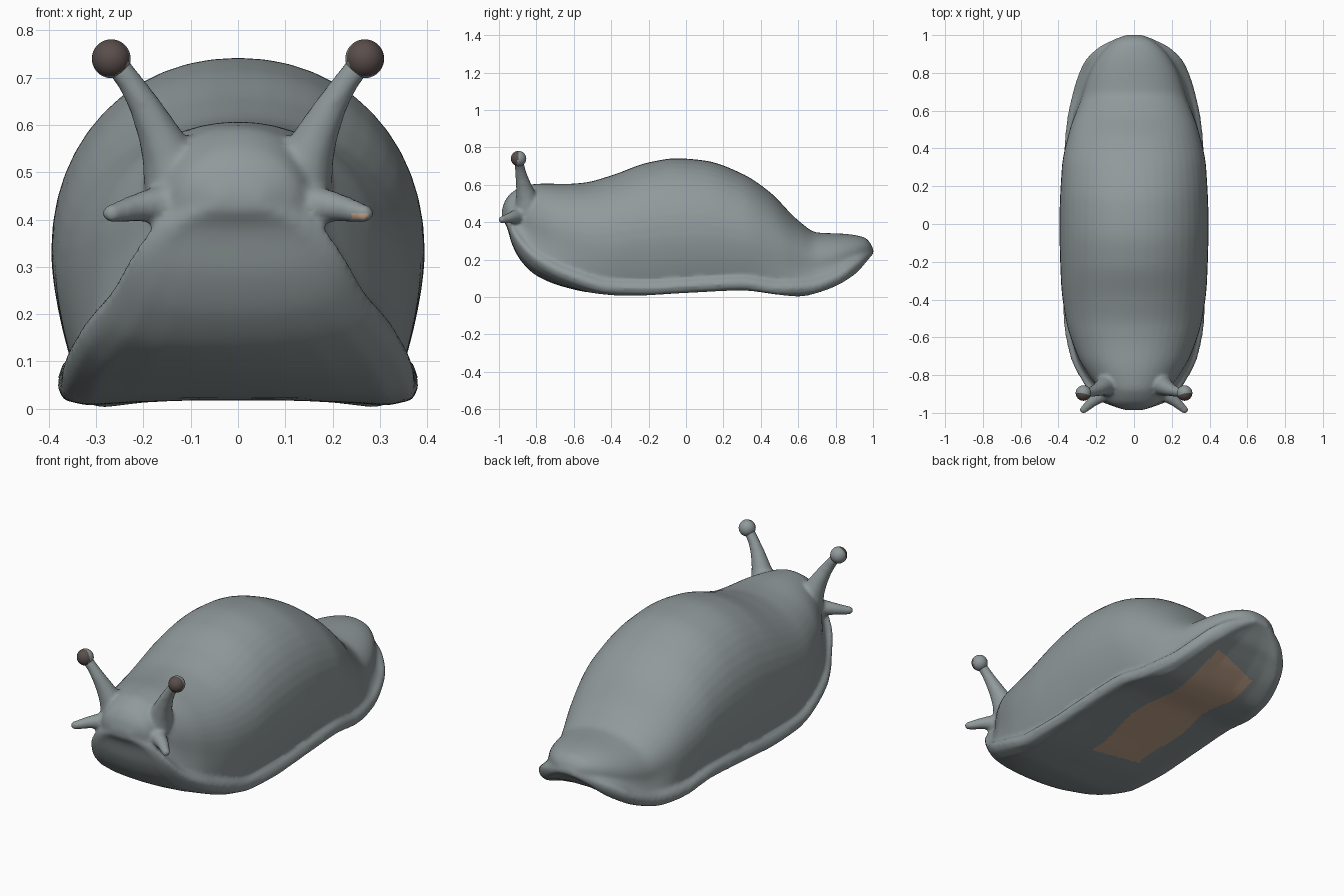
import bpy, bmesh, math
from mathutils import Vector

if "Cube" in bpy.data.objects:
    bpy.data.objects.remove(bpy.data.objects["Cube"])


def material(name, rgb):
    m = bpy.data.materials.new(name)
    m.diffuse_color = (*rgb, 1)
    m.use_nodes = True
    m.node_tree.nodes["Principled BSDF"].inputs["Base Color"].default_value = m.diffuse_color
    return m


SKIN = material("grey_skin", (0.28, 0.32, 0.325))
SOLE = material("tan_sole", (0.58, 0.40, 0.28))
EYE = material("dark_brown_eye", (0.10, 0.075, 0.07))

# Profiles along the body: (y, value)
TOP = [(-.985, .46), (-.97, .51), (-.93, .56), (-.86, .598), (-.75, .607), (-.65, .605), (-.55, .611),
       (-.4, .65), (-.2, .72), (-.05, .742), (.1, .73), (.3, .66), (.45, .56), (.6, .41), (.7, .345),
       (.85, .338), (.95, .32), (.985, .29), (1.003, .25)]
BOTTOM = [(-.985, .42), (-.96, .38), (-.93, .28), (-.88, .19), (-.8, .115), (-.65, .05), (-.5, .015),
          (-.3, .005), (0, .02), (.3, .033), (.5, .01), (.6, 0), (.75, .035), (.9, .115),
          (.97, .19), (1.003, .23)]
LIP_Z = [(-.985, .43), (-.95, .38), (-.9, .30), (-.8, .2), (-.6, .105), (-.4, .05), (-.2, .045),
         (0, .056), (.3, .07), (.5, .045), (.65, .05), (.8, .096), (.92, .172), (1.003, .24)]
LIP_W = [(-.985, .05), (-.96, .12), (-.92, .2), (-.85, .25), (-.7, .325), (-.5, .36), (-.2, .368),
         (.2, .366), (.5, .348), (.7, .31), (.85, .255), (.93, .185), (.98, .095), (1.003, .04)]
BODY_W = [(-.985, .05), (-.95, .13), (-.88, .18), (-.8, .24), (-.7, .298), (-.5, .362), (-.3, .387),
          (0, .395), (.3, .382), (.5, .34), (.65, .285), (.8, .235), (.9, .175), (.97, .1),
          (1.003, .03)]


def curve(pts, y):
    """Monotone cubic interpolation of a profile."""
    n = len(pts)
    d = [(pts[i + 1][1] - pts[i][1]) / (pts[i + 1][0] - pts[i][0]) for i in range(n - 1)]

    def slope(i):
        if i == 0 or i == n - 1:
            return d[min(i, n - 2)]
        a, b = d[i - 1], d[i]
        return 2 * a * b / (a + b) if a * b > 0 else 0
    i = max(k for k in range(n - 1) if pts[k][0] <= y + 1e-9)
    h = pts[i + 1][0] - pts[i][0]
    t = (y - pts[i][0]) / h
    return ((2*t**3 - 3*t**2 + 1) * pts[i][1] + (t**3 - 2*t*t + t) * h * slope(i)
            + (3*t*t - 2*t**3) * pts[i + 1][1] + (t**3 - t*t) * h * slope(i + 1))


def section(y):
    """Closed cross-section: domed back, flank, rolled foot lip, sole."""
    top, bot, lz, lw, w = (curve(p, y) for p in (TOP, BOTTOM, LIP_Z, LIP_W, BODY_W))
    k = min(1, (top - bot) / .25)
    zm = lz + .4 * (top - lz)
    half = []
    for i in range(13):
        a = i / 12 * math.pi / 2
        half.append((w * math.sin(a) ** .95, zm + (top - zm) * max(0, math.cos(a)) ** .95))
    fx, fz = lw - .018 * k, lz + .045 * k
    for i in range(1, 7):
        t = i / 6
        half.append((w + (fx - w) * t ** 1.7, zm + (fz - zm) * t))
    half += [(lw + .006 * k, lz + .025 * k), (lw + .014 * k, lz),
             (lw, max(bot + .004, lz - .028 * k))]
    # rounded chin at the front, slightly hollow sole behind
    f = min(1, max(0, (-.4 - y) / .35))
    hollow = (1 - f) * k * (.012 + .02 * max(0, min(1, (y - .5) / .3)))
    d = lz - bot
    half += [(lw * .87, bot + (.04 + .3 * f) * d),
             (lw * .6, bot + .12 * f * d + hollow * .7),
             (lw * .3, bot + .03 * f * d + hollow), (0, bot + hollow)]
    ring = half + [(-x, z) for x, z in half[-2:0:-1]]
    return [Vector((x, y, z)) for x, z in ring]


def loft(bm, rings):
    vs = [[bm.verts.new(p) for p in r] for r in rings]
    n = len(vs[0])
    for a, b in zip(vs, vs[1:]):
        for i in range(n):
            bm.faces.new((a[i], a[(i + 1) % n], b[(i + 1) % n], b[i]))
    bm.faces.new(vs[0])
    bm.faces.new(vs[-1][::-1])


def tube(bm, path, side):
    """Tapered tentacle through (x, y, z, radius) points, mirrored by side."""
    c = [Vector((x * side, y, z)) for x, y, z, r in path]
    rings = []
    for i, p in enumerate(c):
        d = (c[min(i + 1, len(c) - 1)] - c[max(i - 1, 0)]).normalized()
        u = d.cross(Vector((0, 1, 0.3))).normalized()
        v = d.cross(u)
        rings.append([p + path[i][3] * (u * math.cos(a) + v * math.sin(a))
                      for a in (j * math.tau / 16 for j in range(16))])
    loft(bm, rings)


# Body with tentacles, fused into one skin
bm = bmesh.new()
N = 110
loft(bm, [section(.009 - .994 * math.cos(math.pi * i / N)) for i in range(N + 1)])
UPPER = [(.13, -.845, .47, .07), (.15, -.855, .54, .055), (.172, -.867, .59, .043),
         (.2, -.88, .645, .033), (.228, -.888, .69, .027), (.262, -.895, .735, .026)]
LOWER = [(.10, -.87, .43, .055), (.15, -.895, .43, .045), (.185, -.915, .43, .036),
         (.22, -.94, .424, .029), (.25, -.968, .416, .024), (.272, -.988, .412, .02),
         (.281, -.998, .411, .010)]
for s in (-1, 1):
    tube(bm, UPPER, s)
    tube(bm, LOWER, s)
bmesh.ops.recalc_face_normals(bm, faces=bm.faces)
me = bpy.data.meshes.new("slug_body")
bm.to_mesh(me)
bm.free()
body = bpy.data.objects.new("slug_body", me)
bpy.context.collection.objects.link(body)
rem = body.modifiers.new("fuse", 'REMESH')
rem.mode = 'VOXEL'
rem.voxel_size = .0095
sm = body.modifiers.new("soften", 'SMOOTH')
sm.factor = .5
sm.iterations = 7
fused = bpy.data.meshes.new_from_object(body.evaluated_get(bpy.context.evaluated_depsgraph_get()))
body.modifiers.clear()
body.data = fused
fused.materials.clear()
fused.materials.append(SKIN)
fused.materials.append(SOLE)

# Tan patch under the foot, and a small spot under one lower tentacle tip
AWAY = Vector((.525, .7, -.485))
for p in fused.polygons:
    x, y, z = p.center
    p.use_smooth = True
    u = x + .065 - .08 * (y + .25)
    width = .145 + .015 * math.sin(11 * y) - (.12 * max(0, y - .6) if u > 0 else 0)
    inside = -.22 - .2 * u < y < .80 + .3 * u and abs(u) < width
    patch = inside and p.normal.z < -.5 and z < .2
    spot = x > .237 and y < -.93 and z < .411 and p.normal.z < 0 and p.normal.dot(AWAY) < 0
    p.material_index = 1 if patch or spot else 0

# Eye bulbs: dark on the front, skin behind
for s, name in ((-1, "left_eye"), (1, "right_eye")):
    bpy.ops.mesh.primitive_uv_sphere_add(segments=32, ring_count=20, radius=.041,
                                         location=(.268 * s, -.895, .74))
    eye = bpy.context.object
    eye.name = name
    eye.data.materials.append(SKIN)
    eye.data.materials.append(EYE)
    for p in eye.data.polygons:
        p.use_smooth = True
        p.material_index = 1 if p.normal.dot(Vector((.2 * s, -.95, .2))) > .25 else 0
